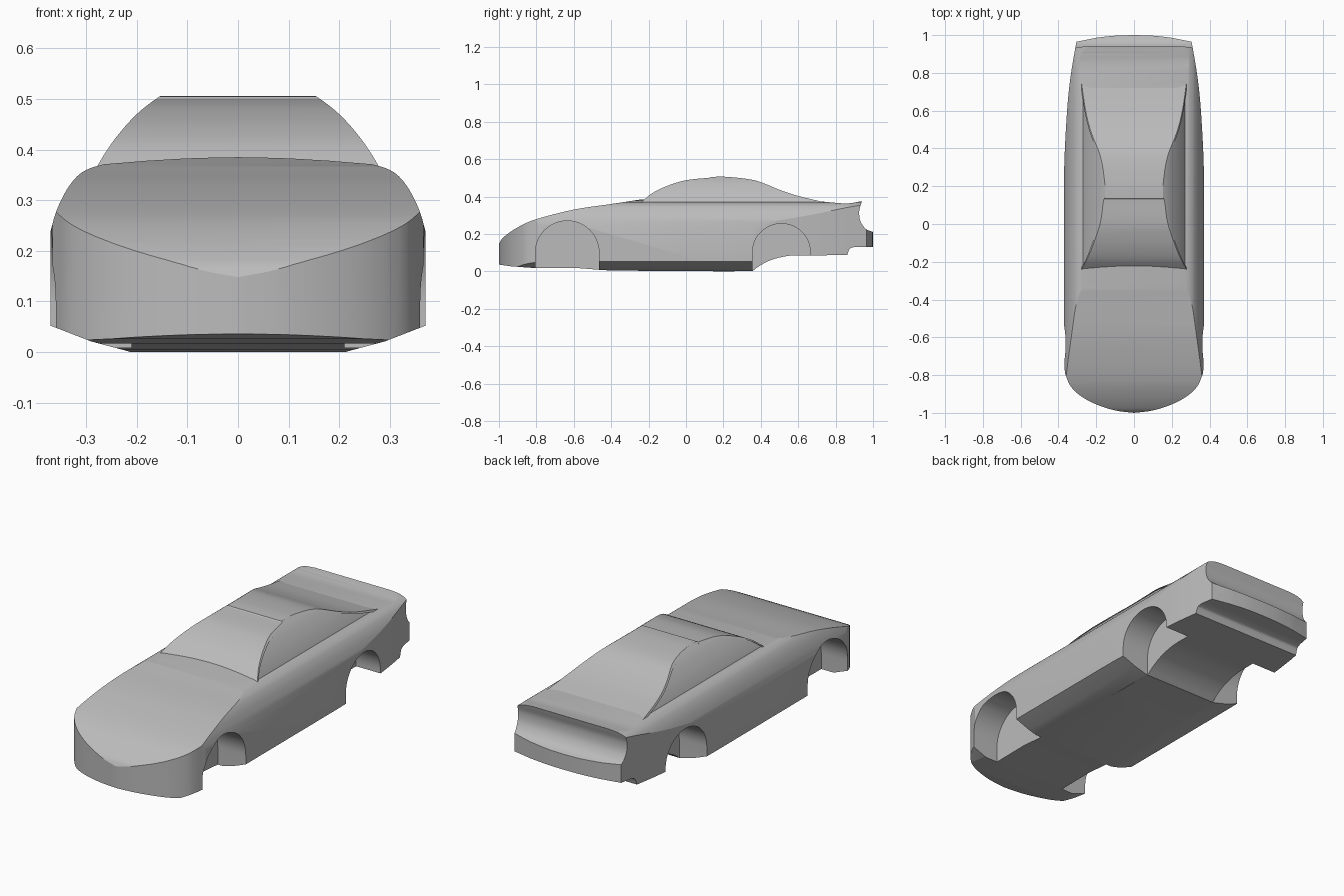
import bpy
import bmesh
import math
from mathutils import Vector

cube = bpy.data.objects.get("Cube")
if cube:
    bpy.data.objects.remove(cube, do_unlink=True)

grey = bpy.data.materials.new("body_grey")
grey.use_nodes = True
grey.diffuse_color = (0.5, 0.5, 0.5, 1)
grey.node_tree.nodes["Principled BSDF"].inputs["Base Color"].default_value = (0.5, 0.5, 0.5, 1)


def curve(points, steps=4):
    """Smooth run of points through the given ones."""
    p = [Vector(q) for q in points]
    p = [2 * p[0] - p[1]] + p + [2 * p[-1] - p[-2]]
    out = []
    for a, b, c, d in zip(p, p[1:], p[2:], p[3:]):
        for i in range(steps):
            t = i / steps
            v = 0.5 * (2 * b + (c - a) * t + (2 * a - 5 * b + 4 * c - d) * t ** 2
                       + (3 * b - a - 3 * c + d) * t ** 3)
            out.append(tuple(v))
    return out + [tuple(points[-1])]


def mirrored(half):
    """Close a right-hand half outline across the centre line."""
    return half + [(-a, b) for a, b in reversed(half) if a > 0.001]


def prism(name, outline, axis, low, high):
    place = {"x": lambda a, b, d: (d, a, b),
             "y": lambda a, b, d: (a, d, b),
             "z": lambda a, b, d: (a, b, d)}[axis]
    bm = bmesh.new()
    ends = [[bm.verts.new(place(a, b, d)) for a, b in outline] for d in (low, high)]
    bm.faces.new(ends[0])
    bm.faces.new(ends[1])
    n = len(outline)
    for i in range(n):
        j = (i + 1) % n
        bm.faces.new((ends[0][i], ends[0][j], ends[1][j], ends[1][i]))
    bmesh.ops.recalc_face_normals(bm, faces=bm.faces)
    mesh = bpy.data.meshes.new(name)
    bm.to_mesh(mesh)
    bm.free()
    obj = bpy.data.objects.new(name, mesh)
    bpy.context.scene.collection.objects.link(obj)
    return obj


def combine(obj, tool, operation):
    """Apply a boolean and discard the tool."""
    mod = obj.modifiers.new("shape", "BOOLEAN")
    mod.object, mod.operation, mod.solver = tool, operation, "EXACT"
    graph = bpy.context.evaluated_depsgraph_get()
    mesh = bpy.data.meshes.new_from_object(obj.evaluated_get(graph))
    obj.modifiers.clear()
    obj.data = mesh
    bpy.data.objects.remove(tool, do_unlink=True)


def finish(obj):
    obj.data.materials.clear()
    obj.data.materials.append(grey)
    bpy.ops.object.select_all(action="DESELECT")
    obj.select_set(True)
    bpy.context.view_layer.objects.active = obj
    bpy.ops.object.shade_smooth_by_angle(angle=math.radians(18))


# Body: side profile cut by the plan outline and the cross-section
hood = curve([(-1.0, 0.148), (-0.975, 0.183), (-0.9, 0.235), (-0.8, 0.279),
              (-0.6, 0.33), (-0.4, 0.36), (-0.23, 0.386)])
deck = curve([(0.6, 0.386), (0.75, 0.371), (0.86, 0.363), (0.94, 0.375)])
tail = curve([(0.936, 0.36), (0.926, 0.32), (0.932, 0.27), (0.96, 0.228), (1.0, 0.21)])
bumper = [(1.02, 0.207), (1.02, 0.13)] + curve([(0.9, 0.13), (0.875, 0.12), (0.862, 0.087)])
rear_floor = curve([(0.66, 0.085), (0.55, 0.083), (0.46, 0.062), (0.4, 0.033), (0.355, 0.001)])
front_floor = [(0.2, 0.0), (-0.4, 0.004), (-0.46, 0.008), (-0.6, 0.019),
               (-0.8, 0.017), (-0.93, 0.026), (-1.02, 0.039), (-1.02, 0.135)]
body = prism("car_body", hood + deck + tail + bumper + rear_floor + front_floor, "x", -0.5, 0.5)

nose = curve([(0, -1), (0.1, -0.987), (0.2, -0.955), (0.28, -0.912), (0.335, -0.86),
              (0.366, -0.79)])
flank = curve([(0.37, -0.7), (0.37, 0.1), (0.368, 0.35), (0.352, 0.63), (0.333, 0.8),
               (0.305, 0.965)])
back = curve([(0.2, 0.986), (0.1, 0.997), (0, 1)])
combine(body, prism("plan", mirrored(nose + flank + back), "z", -0.2, 0.8), "INTERSECT")

sill = [(0, -0.01), (0.205, -0.01), (0.215, 0.001), (0.29, 0.021), (0.37, 0.052)]
shoulder = curve([(0.37, 0.24), (0.359, 0.278), (0.34, 0.318), (0.318, 0.347),
                  (0.295, 0.362), (0.265, 0.371)])
crown = curve([(0.18, 0.378), (0.09, 0.383), (0, 0.385)])
combine(body, prism("section", mirrored(sill + shoulder + crown), "y", -1.5, 1.5), "INTERSECT")

# Wheel wells: round-topped slots open below
for centre, height, radius in ((-0.635, 0.1, 0.17), (0.51, 0.1, 0.155)):
    arch = [(centre + radius * math.cos(math.pi * i / 24),
             height + radius * math.sin(math.pi * i / 24)) for i in range(25)]
    arch += [(centre - radius, -0.1), (centre + radius, -0.1)]
    for side in (-1, 1):
        low, high = sorted((side * 0.21, side * 0.6))
        combine(body, prism("well", arch, "x", low, high), "DIFFERENCE")
finish(body)

# Cabin: windscreen, roof and rear slope in one line, arched across
screen = curve([(-0.255, 0.352), (-0.23, 0.377), (-0.18, 0.418), (-0.1, 0.457),
                (0, 0.487), (0.13, 0.501)])
roof = curve([(0.135, 0.505), (0.22, 0.505), (0.37, 0.486), (0.5, 0.436),
              (0.6, 0.403), (0.72, 0.374), (0.78, 0.36)])
line = screen + roof
lower = [(y, z - 0.009) for y, z in line]


def cabin_arch(inset):
    side = curve([(0.29, 0.34), (0.273, 0.376), (0.241, 0.424), (0.2, 0.47),
                  (0.155, 0.505), (0.1, 0.54)])
    return mirrored([(x - inset, z) for x, z in side])


glasshouse = prism("cabin_windows", lower + [(0.78, 0.345), (-0.25, 0.335)], "x", -0.5, 0.5)
combine(glasshouse, prism("section", cabin_arch(0.007), "y", -1, 1), "INTERSECT")
finish(glasshouse)

skin = prism("roof_panel", line + lower[::-1], "x", -0.5, 0.5)
combine(skin, prism("section", cabin_arch(0.0), "y", -1, 1), "INTERSECT")
finish(skin)
